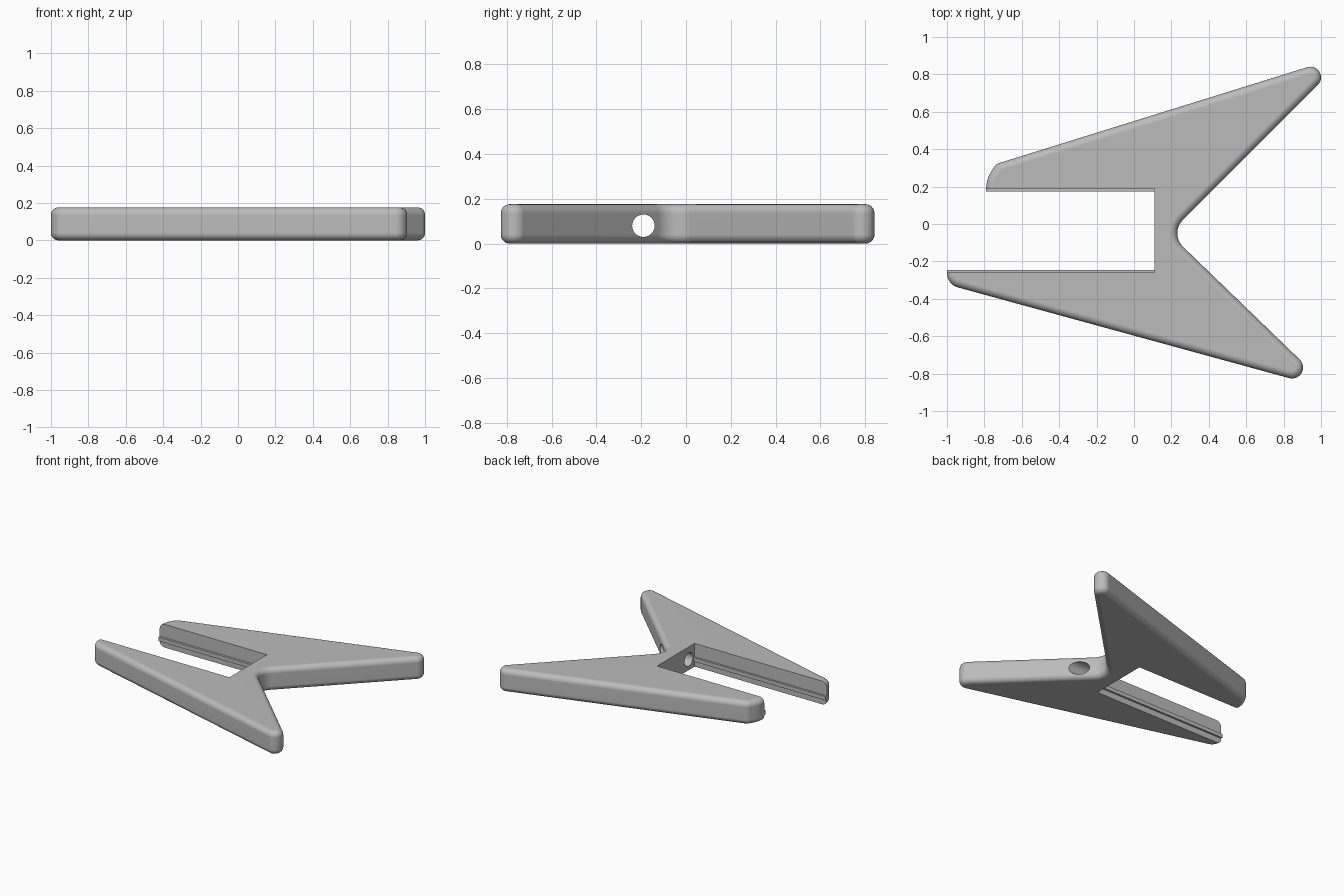
import bpy, bmesh, math
from mathutils import Vector

cube = bpy.data.objects.get("Cube")
if cube:
    bpy.data.objects.remove(cube, do_unlink=True)

HEIGHT = 0.176
EDGE = 0.04
SLOT_END, SLOT_FRONT, SLOT_BACK = 0.11, -0.26, 0.19

grey = bpy.data.materials.new("plain_grey")
grey.use_nodes = True
colour = (0.5, 0.5, 0.5, 1)
grey.diffuse_color = colour
grey.node_tree.nodes["Principled BSDF"].inputs["Base Color"].default_value = colour


def make_object(name, bm):
    bmesh.ops.recalc_face_normals(bm, faces=bm.faces)
    mesh = bpy.data.meshes.new(name)
    bm.to_mesh(mesh)
    bm.free()
    mesh.materials.append(grey)
    obj = bpy.data.objects.new(name, mesh)
    bpy.context.collection.objects.link(obj)
    return obj


def box(name, low, high):
    low, high = Vector(low), Vector(high)
    bm = bmesh.new()
    bmesh.ops.create_cube(bm, size=1)
    for v in bm.verts:
        v.co = (low + high) / 2 + v.co * (high - low)
    return make_object(name, bm)


def rounded_outline(corners, steps=10):
    """Counter-clockwise corners (x, y, radius) -> list of (point, outward normal)."""
    result = []
    for i, (x, y, r) in enumerate(corners):
        p = Vector((x, y))
        d_in = (p - Vector(corners[i - 1][:2])).normalized()
        d_out = (Vector(corners[(i + 1) % len(corners)][:2]) - p).normalized()
        turn = math.atan2(d_in.x * d_out.y - d_in.y * d_out.x, d_in.dot(d_out))
        side = 1 if turn > 0 else -1
        start = p - d_in * r * math.tan(abs(turn) / 2)
        normal = Vector((d_in.y, -d_in.x))
        centre = start - normal * r * side
        heading = math.atan2(normal.y, normal.x)
        for k in range(steps + 1):
            a = heading + turn * k / steps
            n = Vector((math.cos(a), math.sin(a)))
            result.append((centre + n * r * side, n))
    return result


# Swept plate with rounded rims; the mouth on the left is cut open later
outline = rounded_outline([
    (-1, 0, 0.06), (-1, -0.323, 0.08), (1.052, -0.885, 0.059),
    (0.189, -0.051, 0.1), (1.147, 0.907, 0.057), (-0.74, 0.32, 0.06),
    (-0.79, 0.235, 0.16), (-0.79, 0, 0.06)])

rim = [math.pi / 2 * k / 6 for k in range(7)]
profile = [(EDGE * (1 - math.sin(a)), EDGE * (1 - math.cos(a))) for a in rim]
levels = profile + [(inset, HEIGHT - z) for inset, z in reversed(profile)]

bm = bmesh.new()
rings = []
for inset, z in levels:
    rings.append([bm.verts.new((*(p - n * inset), z)) for p, n in outline])
for low, high in zip(rings, rings[1:]):
    for i in range(len(low)):
        bm.faces.new((low[i - 1], low[i], high[i], high[i - 1]))
bm.faces.new(reversed(rings[0]))
bm.faces.new(rings[-1])
body = make_object("forked_body", bm)

# Cutters: the square slot and the round hole through the bridge
slot = box("slot_cutter", (-1.2, SLOT_FRONT, -0.1), (SLOT_END, SLOT_BACK, 0.3))
bpy.ops.mesh.primitive_cylinder_add(vertices=48, radius=0.05, depth=0.55,
                                    location=(0.325, -0.19, 0.08),
                                    rotation=(0, math.pi / 2, 0))
hole = bpy.context.object
hole.name = "hole_cutter"

for cutter in (slot, hole):
    cut = body.modifiers.new(cutter.name, "BOOLEAN")
    cut.operation = "DIFFERENCE"
    cut.solver = "EXACT"
    cut.object = cutter
bpy.context.view_layer.update()
cut_mesh = bpy.data.meshes.new_from_object(
    body.evaluated_get(bpy.context.evaluated_depsgraph_get()))
body.modifiers.clear()
body.data = cut_mesh
cut_mesh.materials.clear()
cut_mesh.materials.append(grey)
for poly in cut_mesh.polygons:
    poly.material_index = 0
for cutter in (slot, hole):
    bpy.data.objects.remove(cutter, do_unlink=True)

# Smooth rims, crisp slot edges
bpy.ops.object.select_all(action="DESELECT")
body.select_set(True)
bpy.context.view_layer.objects.active = body
bpy.ops.object.shade_smooth_by_angle(angle=math.radians(35))
weighted = body.modifiers.new("even_shading", "WEIGHTED_NORMAL")
weighted.keep_sharp = True

# Thin guide rails along both slot walls
box("back_rail", (-0.79, SLOT_BACK - 0.017, 0.045), (SLOT_END, SLOT_BACK + 0.005, 0.075))
box("front_rail", (-1, SLOT_FRONT - 0.005, 0.045), (SLOT_END, SLOT_FRONT + 0.015, 0.075))
